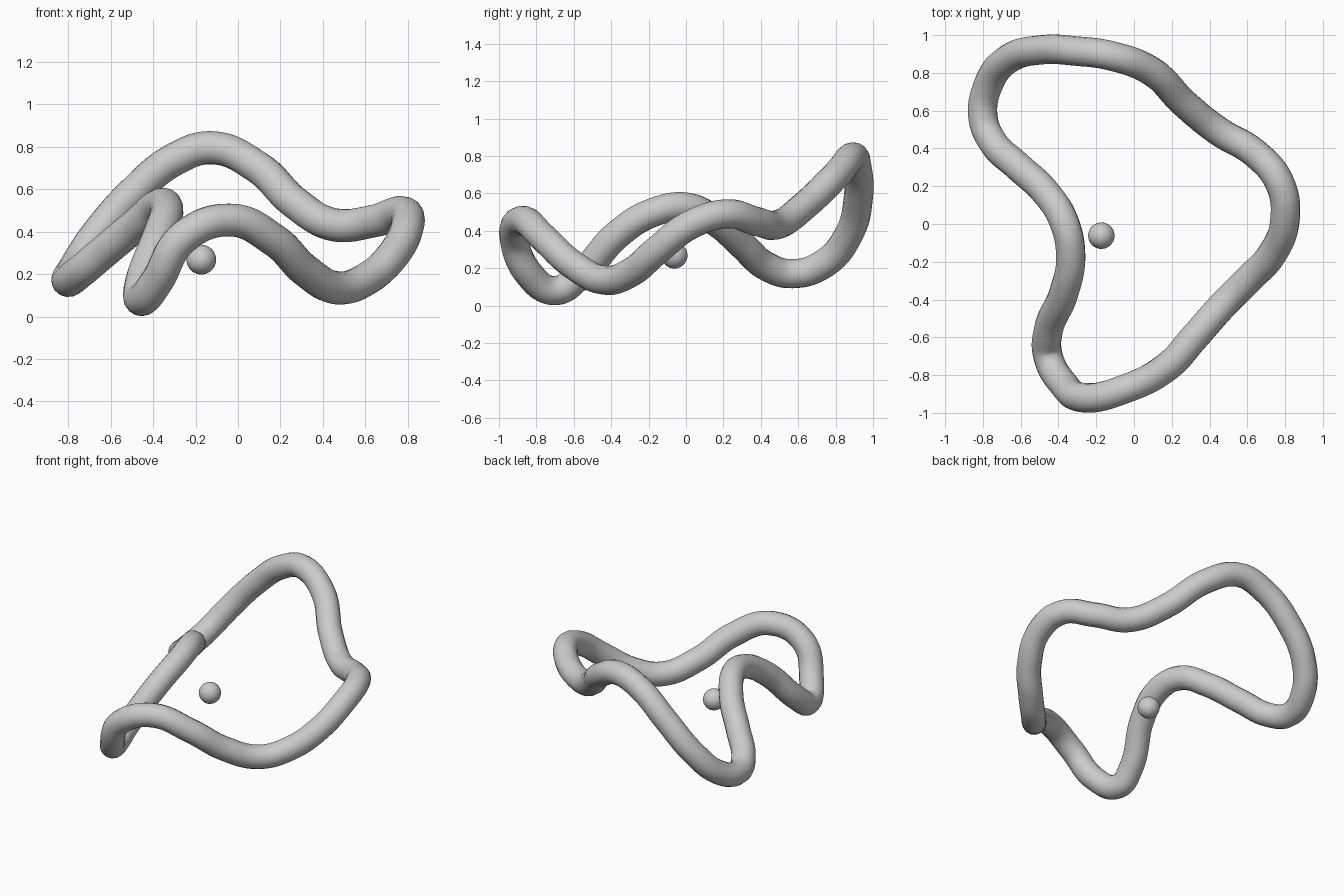
import bpy

# centre line of the wavy closed loop
PATH = [
    (-0.12, 0.89, 0.795), (0.09, 0.81, 0.705), (0.27, 0.635, 0.535), (0.45, 0.49, 0.433),
    (0.64, 0.375, 0.45), (0.77, 0.22, 0.49), (0.80, 0.03, 0.435), (0.73, -0.16, 0.29),
    (0.61, -0.29, 0.18), (0.47, -0.43, 0.135), (0.32, -0.60, 0.215), (0.17, -0.76, 0.36),
    (-0.04, -0.87, 0.455), (-0.26, -0.92, 0.37), (-0.38, -0.84, 0.17), (-0.455, -0.70, 0.08),
    (-0.455, -0.57, 0.16), (-0.37, -0.36, 0.385), (-0.335, -0.17, 0.50), (-0.37, 0.01, 0.525),
    (-0.47, 0.17, 0.44), (-0.62, 0.31, 0.315), (-0.745, 0.43, 0.21), (-0.80, 0.57, 0.17),
    (-0.77, 0.74, 0.225), (-0.67, 0.87, 0.38), (-0.49, 0.922, 0.585), (-0.30, 0.915, 0.74),
]

# round tube swept along the loop
curve = bpy.data.curves.new("wavy_ring", "CURVE")
curve.dimensions = "3D"
curve.bevel_depth = 0.078
curve.bevel_resolution = 6
curve.resolution_u = 10
spline = curve.splines.new("BEZIER")
spline.bezier_points.add(len(PATH) - 1)
for point, co in zip(spline.bezier_points, PATH):
    point.co = co
    point.handle_left_type = point.handle_right_type = "AUTO"
spline.use_cyclic_u = True
spline.use_smooth = True
ring = bpy.data.objects.new("wavy_ring", curve)
bpy.context.collection.objects.link(ring)

# small ball floating inside the loop
bpy.ops.mesh.primitive_uv_sphere_add(segments=32, ring_count=16, radius=0.07,
                                     location=(-0.173, -0.062, 0.268))
ball = bpy.context.object
ball.name = "small_ball"
bpy.ops.object.shade_smooth()
